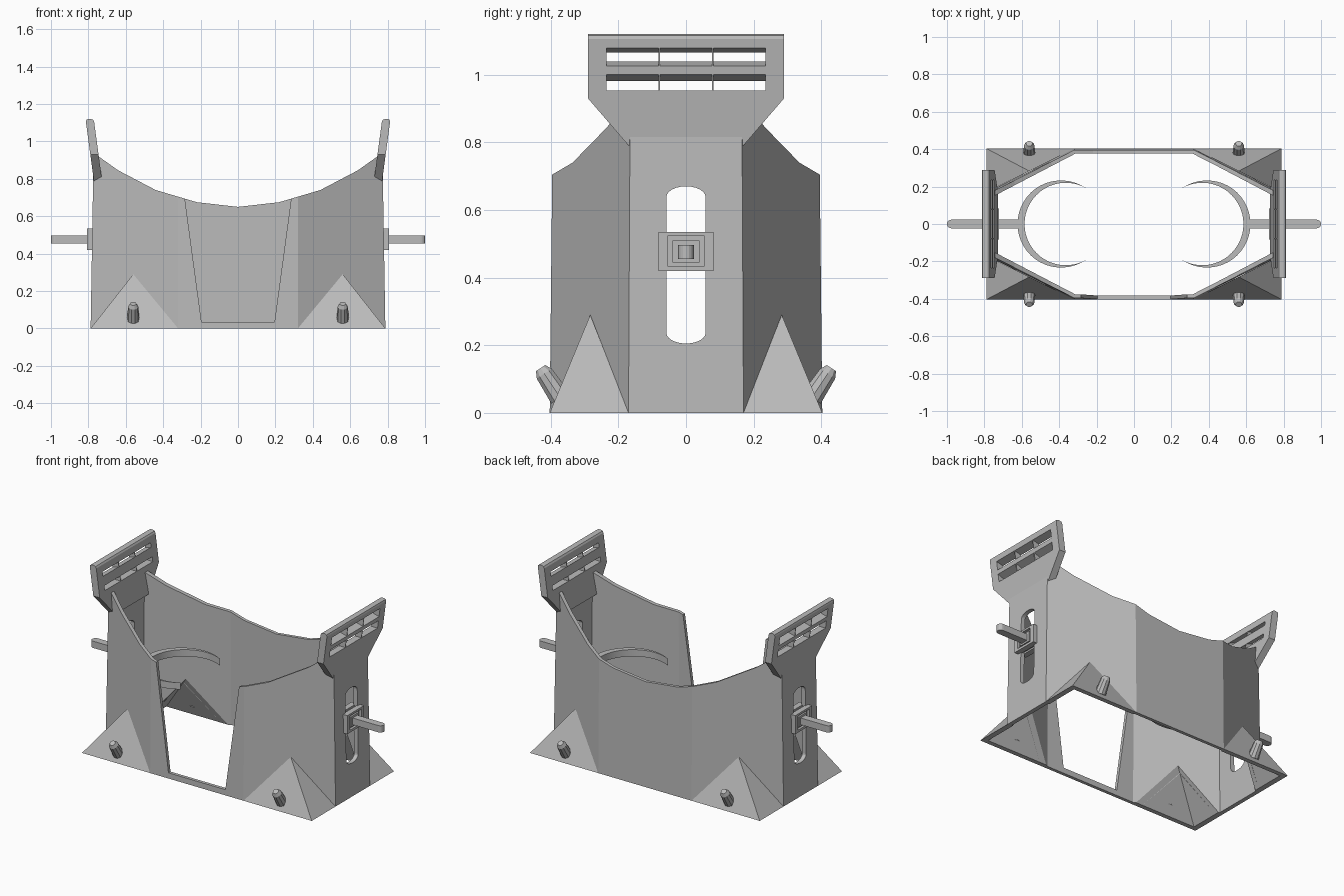
import bpy, bmesh
from math import sin, cos, pi, atan2, radians
from mathutils import Vector

if "Cube" in bpy.data.objects:
    bpy.data.objects.remove(bpy.data.objects["Cube"], do_unlink=True)

grey = bpy.data.materials.new("plain grey")
grey.use_nodes = True
grey.diffuse_color = (0.5, 0.5, 0.5, 1)
grey.node_tree.nodes["Principled BSDF"].inputs["Base Color"].default_value = (0.5, 0.5, 0.5, 1)


def finish(name, bm):
    bmesh.ops.recalc_face_normals(bm, faces=bm.faces)
    mesh = bpy.data.meshes.new(name)
    bm.to_mesh(mesh)
    bm.free()
    mesh.materials.append(grey)
    obj = bpy.data.objects.new(name, mesh)
    bpy.context.collection.objects.link(obj)
    return obj


def loft(name, bottom, top):
    """Closed solid between two matching loops of points."""
    bm = bmesh.new()
    a = [bm.verts.new(p) for p in bottom]
    b = [bm.verts.new(p) for p in top]
    bm.faces.new(a)
    bm.faces.new(b)
    for i in range(len(a)):
        j = (i + 1) % len(a)
        bm.faces.new((a[i], a[j], b[j], b[i]))
    return finish(name, bm)


def box(name, x, y, z):
    loops = [[(x[i], y[j], k) for i, j in ((0, 0), (1, 0), (1, 1), (0, 1))] for k in z]
    return loft(name, *loops)


def apply(obj, kind, **settings):
    mod = obj.modifiers.new(kind, kind)
    for key, value in settings.items():
        setattr(mod, key, value)
    bpy.context.view_layer.objects.active = obj
    bpy.ops.object.modifier_apply(modifier=mod.name)


def mirror(obj, x=True, y=False):
    apply(obj, "MIRROR", use_axis=(x, y, False), use_clip=False, use_mirror_merge=False)
    return obj


def boolean(obj, other, operation="DIFFERENCE"):
    apply(obj, "BOOLEAN", object=other, operation=operation, solver="EXACT")
    bpy.data.objects.remove(other, do_unlink=True)


def octagon(sx, sy, fx, fy, z):
    q = [(sx, sy), (fx, fy)]
    half = q + [(-x, y) for x, y in reversed(q)]
    return [(x, y, z) for x, y in half + [(-x, -y) for x, y in half]]


# Hollow eight-sided shell
shell = loft("shell", octagon(.788, .17, .32, .403, 0), octagon(.772, .165, .32, .393, .95))
hollow = loft("hollow", octagon(.762, .157, .314, .383, -.02), octagon(.745, .15, .314, .373, 1))

# Corner gussets, open underneath
corner = [Vector(p) for p in ((.788, .17, 0), (.788, .403, 0), (.32, .403, 0), (.56, .283, .29))]


def gusset(name, shift):
    bm = bmesh.new()
    v = [bm.verts.new(p + Vector(shift)) for p in corner]
    for f in ((0, 1, 2), (0, 1, 3), (1, 2, 3), (2, 0, 3)):
        bm.faces.new([v[i] for i in f])
    return mirror(finish(name, bm), y=True)


boolean(shell, gusset("corner_gussets", (0, 0, 0)), "UNION")
boolean(shell, hollow)
boolean(shell, gusset("gusset_hollows", (-.026, -.024, -.01)))

# Sagging top rim
sag = [(.22, .675), (.44, .74), (.64, .845), (.76, .93), (1, .935), (1, 1.3)]
rim = [(-x, z) for x, z in reversed(sag)] + [(0, .65)] + sag
boolean(shell, loft("rim_cutter", [(x, -1, z) for x, z in rim], [(x, 1, z) for x, z in rim]))

# Tapered front opening
gap = [(-.195, .035), (.195, .035), (.285, .70), (-.285, .70)]
boolean(shell, loft("opening_cutter", [(x, -.6, z) for x, z in gap], [(x, -.2, z) for x, z in gap]))

# Rounded slots in both sides
arc = [(.058 * cos(pi * i / 12), .032 * sin(pi * i / 12)) for i in range(13)]
slot = [(y, .638 + z) for y, z in arc] + [(-y, .237 - z) for y, z in arc]
boolean(shell, loft("slot_cutter", [(-1, y, z) for y, z in slot], [(1, y, z) for y, z in slot]))


# Leaning slatted plates above the sides
def lean(z, side):
    return .748 + (z - .785) * .135 + side * .022


half = [(.165, .785), (.29, .93), (.29, 1.12)]
outline = half + [(-y, z) for y, z in reversed(half)]
plate = loft("slatted_plates", *[[(lean(z, s), y, z) for y, z in outline] for s in (-1, 1)])
bm = bmesh.new()
bm.from_mesh(plate.data)
top = [e for e in bm.edges if all(v.co.z > 1.11 for v in e.verts)
       and abs(e.verts[0].co.x - e.verts[1].co.x) < .001]
bmesh.ops.bevel(bm, geom=top, offset=.015, segments=2, affect="EDGES", profile=.5)
bm.to_mesh(plate.data)
bm.free()

# Slots narrow toward the inside
for outer, inner in (((.953, 1.002), (.953, .98)), ((1.025, 1.08), (1.04, 1.065))):
    for k in (-1, 0, 1):
        ends = []
        for s, (low, high) in ((-1.2, inner), (1.2, outer)):
            ends.append([(lean(z, s), k * .158 + y, z) for y, z in
                         ((-.077, low), (.077, low), (.077, high), (-.077, high))])
        boolean(plate, loft("slat_cutter", *ends))
mirror(plate)

# Sliding clips clamped through the side slots
clip = box("clip_outer_plates", (.772, .807), (-.082, .082), (.42, .535))
boolean(clip, box("recess_cutter", (.792, .9), (-.055, .055), (.435, .523)))
mirror(clip)
mirror(box("clip_bosses", (.78, .803), (-.04, .04), (.445, .51)))
mirror(box("clip_inner_plates", (.722, .757), (-.082, .082), (.42, .535)))
mirror(box("clip_necks", (.74, .79), (-.056, .056), (.43, .525)))

# Handle bars with rounded outer ends
tip = [(.977 + .023 * cos(a), .023 * sin(a)) for a in [pi * (i / 8 - .5) for i in range(9)]]
bar = [(.6, -.023)] + tip + [(.6, .023)]
mirror(loft("handle_bars", *[[(x, y, z) for x, y in bar] for z in (.455, .497)]))


# Crescent cradles at the inner ends of the bars
def arc_points(cx, r, steps=32):
    end = atan2(.193, .26 - cx)
    return [(cx + r * cos(end * t), r * sin(end * t))
            for t in [1 - 2 * i / steps for i in range(steps + 1)]]


def sweep(cx, r):
    end = atan2(.193, .26 - cx)
    angles = [end + (2 * pi - 2 * end) * i / 32 for i in range(33)]
    return [(cx + r * cos(a), r * sin(a)) for a in angles]


# Both arcs run through +x, from one tip to the other
outer_arc, inner_arc = arc_points(.39, .233), arc_points(.367, .2204)
bm = bmesh.new()
rings = []
for (ox, oy), (ix, iy) in zip(outer_arc, inner_arc):
    rings.append([bm.verts.new(p) for p in
                  ((ox, oy, .455), (ox, oy, .497), (ix - .002, iy, .497), (ix - .002, iy, .455))])
for a, b in zip(rings, rings[1:]):
    for i in range(4):
        j = (i + 1) % 4
        bm.faces.new((a[i], a[j], b[j], b[i]))
bm.faces.new(rings[0])
bm.faces.new(rings[-1])
cradle = mirror(finish("crescent_cradles", bm))
bpy.ops.object.select_all(action="DESELECT")
cradle.select_set(True)
bpy.context.view_layer.objects.active = cradle
bpy.ops.object.shade_smooth_by_angle(angle=radians(30))

# Faceted pegs on the corner gussets
axis = Vector((0, .55, .83)).normalized()
side = Vector((1, 0, 0))
up = axis.cross(side)
base = Vector((.56, .372, .045))


def ring(distance, r):
    return [base + axis * distance + (side * cos(a) + up * sin(a)) * r
            for a in [2 * pi * i / 10 for i in range(10)]]


mirror(loft("pegs", ring(0, .033), ring(.085, .028)), y=True)
mirror(loft("peg_tips", ring(.085, .028), ring(.105, .017)), y=True)
